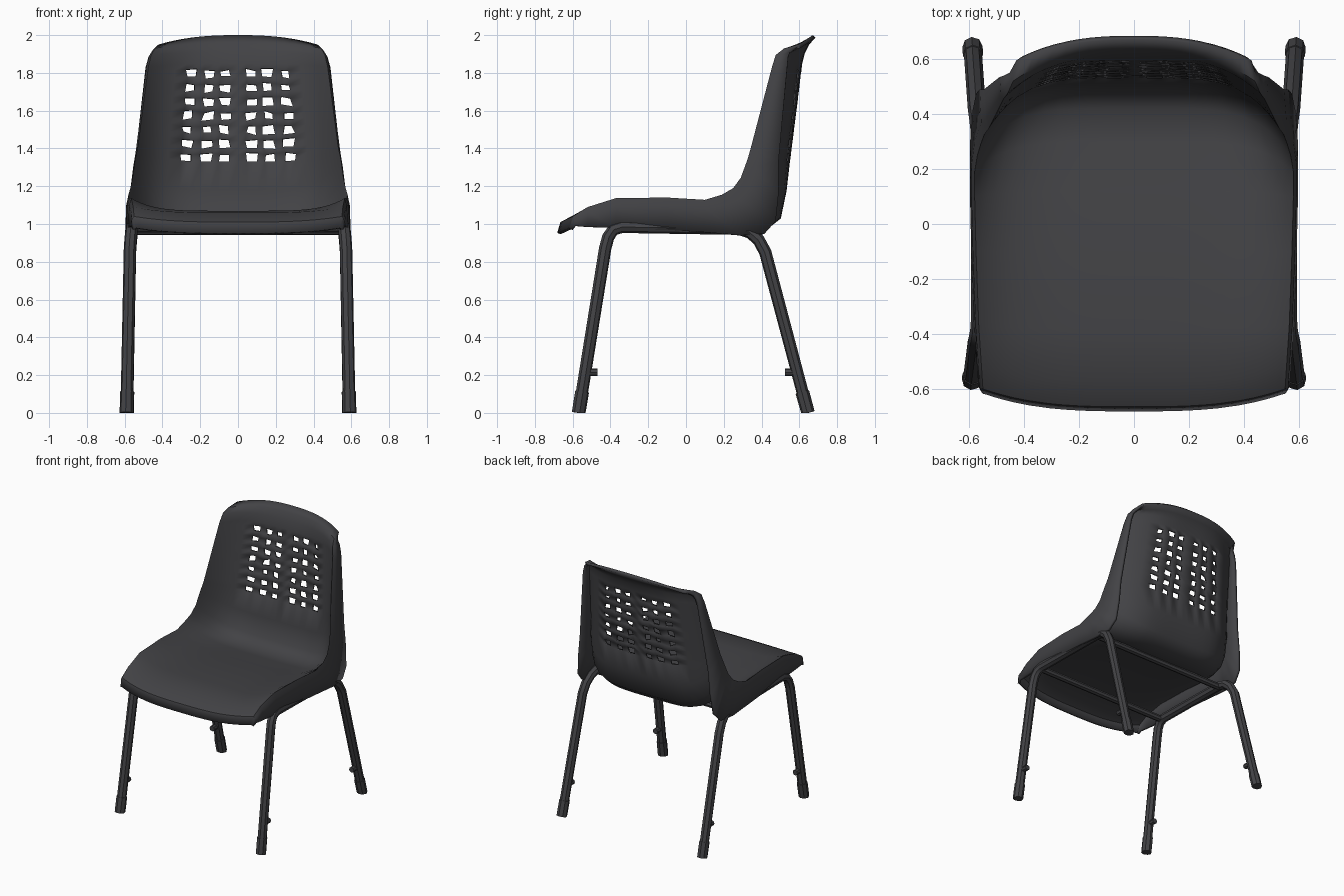
import bpy, bmesh, random
from mathutils import Vector

if "Cube" in bpy.data.objects:
    bpy.data.objects.remove(bpy.data.objects["Cube"])

random.seed(4)
plastic = bpy.data.materials.new("charcoal_plastic")
plastic.diffuse_color = (0.055, 0.055, 0.060, 1)
plastic.use_nodes = True
plastic.node_tree.nodes["Principled BSDF"].inputs["Base Color"].default_value = plastic.diffuse_color


def finish(ob, angle=0.7):
    ob.data.materials.clear()
    ob.data.materials.append(plastic)
    bpy.ops.object.select_all(action='DESELECT')
    ob.select_set(True)
    bpy.context.view_layer.objects.active = ob
    bpy.ops.object.shade_smooth_by_angle(angle=angle)


def tube(name, pts, radius):
    cu = bpy.data.curves.new(name, 'CURVE')
    cu.dimensions = '3D'
    cu.bevel_depth = radius
    cu.bevel_resolution = 2
    cu.use_fill_caps = True
    sp = cu.splines.new('POLY')
    sp.points.add(len(pts) - 1)
    for p, co in zip(sp.points, pts):
        p.co = (*co, 1)
    ob = bpy.data.objects.new(name, cu)
    bpy.context.collection.objects.link(ob)
    bpy.ops.object.select_all(action='DESELECT')
    ob.select_set(True)
    bpy.context.view_layer.objects.active = ob
    bpy.ops.object.convert(target='MESH')
    finish(bpy.context.view_layer.objects.active)


# Shell stations, front lip to top of back:
# centre y z, side edge y z, skirt end y z, half width, curl sharpness
stations = [
    (-.682, .952, -.62, .98, -.61, .97, .54, 3),
    (-.665, 1.01, -.60, 1.04, -.59, .99, .55, 3),
    (-.57, 1.06, -.52, 1.09, -.52, .985, .555, 4),
    (-.38, 1.07, -.37, 1.137, -.37, .98, .565, 5),
    (-.10, 1.05, -.10, 1.14, -.10, .97, .575, 5),
    (.12, 1.027, .10, 1.128, .12, .955, .58, 5),
    (.30, .995, .19, 1.155, .29, .94, .58, 5),
    (.42, .988, .25, 1.19, .415, .948, .57, 5),
    (.485, 1.04, .29, 1.245, .475, 1.015, .558, 5),
    (.513, 1.18, .325, 1.34, .49, 1.16, .545, 5),
    (.53, 1.33, .345, 1.41, .49, 1.33, .53, 4.5),
    (.595, 1.85, .455, 1.83, .535, 1.83, .475, 3.5),
    (.61, 1.91, .475, 1.895, .54, 1.885, .46, 3),
    (.635, 1.96, .52, 1.93, .55, 1.91, .44, 2.7),
    (.67, 2.0, .60, 1.95, .58, 1.93, .42, 2.5),
]

# Split the panel stretch into alternating hole and bar rows
HOLE_ROWS = 7
a, b = stations[10], stations[11]
rows = stations[:11]
first_hole = len(rows) - 1
for k in range(HOLE_ROWS):
    for t in ((k + 0.55) / HOLE_ROWS, (k + 1) / HOLE_ROWS):
        rows.append(tuple(p + (q - p) * t for p, q in zip(a, b)))
rows += stations[12:]

# Columns: fraction of half width, and how far round the rolled edge
half = [(f, 0) for f in (.09, .19, .27, .37, .47, .57, .7, .8, .87, .93, .97, 1)]
half += [(1.02, .25), (1.03, 1)]
cols = [(-f, r) for f, r in reversed(half)] + [(0, 0)] + half
mid = len(half)
hole_cols = {mid + s for s in (1, 3, 5, -2, -4, -6)}

# Seat and back shell
bm = bmesh.new()
grid = []
for i, (cy, cz, ey, ez, sy, sz, w, curl) in enumerate(rows):
    line = []
    for f, r in cols:
        t = min(1, abs(f)) ** curl
        y, z = cy + (ey - cy) * t, cz + (ez - cz) * t
        y, z = y + (sy - y) * r, z + (sz - z) * r
        x = f * w
        in_panel = first_hole < i < first_hole + 2 * HOLE_ROWS and abs(f) < .6
        if in_panel:  # uneven hole outlines
            x += random.uniform(-.009, .009)
            z += random.uniform(-.008, .008)
        line.append(bm.verts.new((x, y, z)))
    grid.append(line)
for i in range(len(rows) - 1):
    hole_row = 0 <= i - first_hole < 2 * HOLE_ROWS and (i - first_hole) % 2 == 0
    for j in range(len(cols) - 1):
        if hole_row and j in hole_cols:
            continue
        bm.faces.new((grid[i][j], grid[i][j + 1],
                      grid[i + 1][j + 1], grid[i + 1][j]))
me = bpy.data.meshes.new("seat_shell")
bm.to_mesh(me)
bm.free()
shell = bpy.data.objects.new("seat_shell", me)
bpy.context.collection.objects.link(shell)
finish(shell, 0.75)
sol = shell.modifiers.new("thickness", 'SOLIDIFY')
sol.thickness = 0.02
sol.offset = -1

# Bent tube legs, each side one continuous hoop under the seat
for s, side in ((1, "right"), (-1, "left")):
    path = [(.59, -.568, 0), (.572, -.428, .87), (.568, -.412, .93),
            (.563, -.385, .97), (.56, -.34, .985), (.56, .28, .975),
            (.562, .34, .955), (.567, .385, .915), (.572, .42, .85),
            (.588, .645, 0)]
    tube(side + "_leg_hoop", [(s * x, y, z) for x, y, z in path], .033)
    for end, foot, up in (("front", path[0], path[1]), ("back", path[-1], path[-2])):
        p, q = Vector(foot), Vector(up)
        m = Vector((s, 1, 1))
        # Foot cap
        tube(f"{side}_{end}_foot", [p * m, p.lerp(q, .13) * m], .037)
        # Small stacking stub on the inner side of the leg
        c = p.lerp(q, .215 / q.z)
        d = 1 if end == "front" else -1
        tube(f"{side}_{end}_stub", [c * m, (c + Vector((0, .065 * d, 0))) * m], .02)

# Cross bars of the frame
for name, y, z in (("front_cross_bar", -.36, .98), ("back_cross_bar", .27, .965)):
    tube(name, [(-.56, y, z), (.56, y, z)], .024)

# Level the feet on the floor
for ob in bpy.data.objects:
    if ob.type == 'MESH' and ("foot" in ob.name or "hoop" in ob.name):
        for v in ob.data.vertices:
            v.co.z = max(v.co.z, 0)
